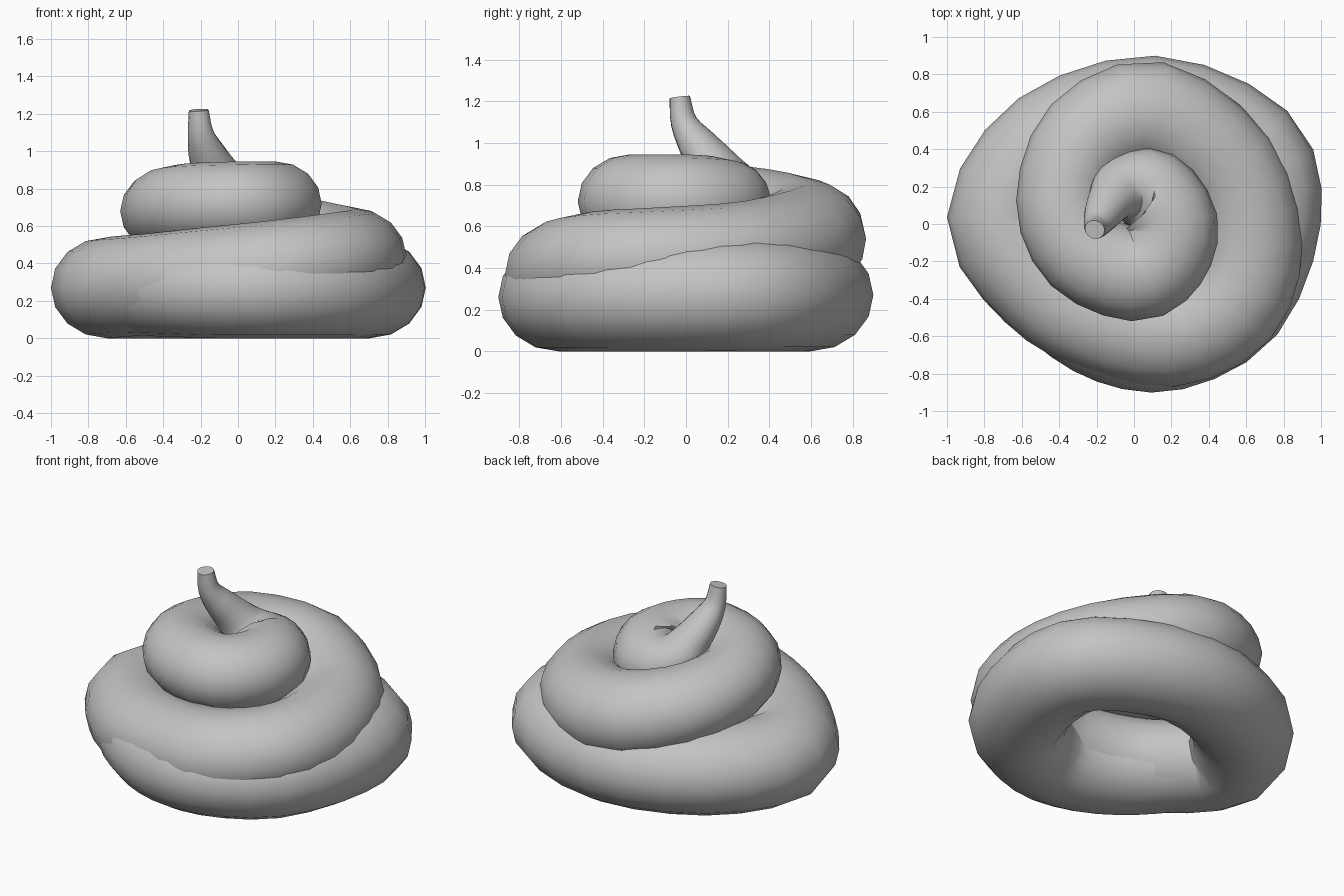
import bpy
import bmesh
import math
from mathutils import Vector

default_cube = bpy.data.objects.get("Cube")
if default_cube:
    bpy.data.objects.remove(default_cube, do_unlink=True)

SIDES = 16        # sides of the tube section
STEPS = 3         # rings between neighbouring path points
SAG = .9          # height of the section against its width

# Path of the coil: x, y, z, tube radius
path = [Vector(p) for p in (
    # wide bottom turn
    (-.6, -.16, .25, .26), (-.37, -.41, .26, .28), (-.1, -.57, .26, .29),
    (.2, -.6, .26, .29), (.54, -.41, .26, .29), (.7, .03, .27, .3),
    (.61, .39, .27, .3), (.1, .6, .27, .3), (-.44, .43, .27, .3),
    (-.7, .03, .27, .3),
    # middle turn climbing over it
    (-.48, -.31, .29, .3), (-.19, -.5, .33, .29), (.2, -.58, .37, .29),
    (.52, -.43, .42, .28), (.62, -.1, .44, .28), (.5, .3, .47, .28),
    (.1, .58, .54, .29), (-.25, .45, .62, .27), (-.38, .12, .68, .25),
    # small top turn
    (-.27, -.15, .71, .25), (0, -.27, .72, .25), (.15, -.18, .72, .25),
    (.2, 0, .72, .25), (.08, .17, .72, .24),
    # thin tip curling up
    (-.06, .18, .79, .18), (-.12, .13, .89, .13), (-.17, .05, 1, .1),
    (-.2, -.01, 1.1, .07), (-.21, -.03, 1.22, .054))]


def smooth_path(points, steps):
    """Rounded path through all the points (Catmull-Rom)."""
    ends = [2 * points[0] - points[1]] + points + [2 * points[-1] - points[-2]]
    result = []
    for a, b, c, d in zip(ends, ends[1:], ends[2:], ends[3:]):
        for i in range(steps):
            t = i / steps
            result.append((2 * b + (c - a) * t
                           + (2 * a - 5 * b + 4 * c - d) * t ** 2
                           + (3 * b - a - 3 * c + d) * t ** 3) / 2)
    return result + [points[-1]]


def sweep_tube(name, points, material):
    """Slightly sagging tube along the points, resting on the floor."""
    bm = bmesh.new()
    rings = []
    for i, point in enumerate(points):
        before = points[max(i - 1, 0)].xyz
        after = points[min(i + 1, len(points) - 1)].xyz
        tangent = (after - before).normalized()
        side = tangent.cross(Vector((0, 0, 1))).normalized()
        up = side.cross(tangent) * SAG
        ring = []
        for k in range(SIDES):
            angle = math.tau * k / SIDES
            spot = point.xyz + point.w * (side * math.cos(angle) + up * math.sin(angle))
            spot.z = max(spot.z, 0)
            ring.append(bm.verts.new(spot))
        rings.append(ring)
    for low, high in zip(rings, rings[1:]):
        for k in range(SIDES):
            n = (k + 1) % SIDES
            bm.faces.new((low[k], low[n], high[n], high[k]))
    bm.faces.new(rings[0][::-1])
    bm.faces.new(rings[-1])
    bmesh.ops.recalc_face_normals(bm, faces=bm.faces)
    mesh = bpy.data.meshes.new(name)
    bm.to_mesh(mesh)
    bm.free()
    mesh.materials.append(material)
    obj = bpy.data.objects.new(name, mesh)
    bpy.context.collection.objects.link(obj)
    return obj


# Plain grey material
grey = bpy.data.materials.new("plain_grey")
grey.use_nodes = True
colour = (.55, .55, .55, 1)
grey.diffuse_color = colour
grey.node_tree.nodes["Principled BSDF"].inputs["Base Color"].default_value = colour

# Coiled swirl with soft shading and a crisp tip cap
swirl = sweep_tube("coiled_swirl", smooth_path(path, STEPS), grey)
bpy.ops.object.select_all(action='DESELECT')
swirl.select_set(True)
bpy.context.view_layer.objects.active = swirl
bpy.ops.object.shade_smooth_by_angle(angle=math.radians(60))
